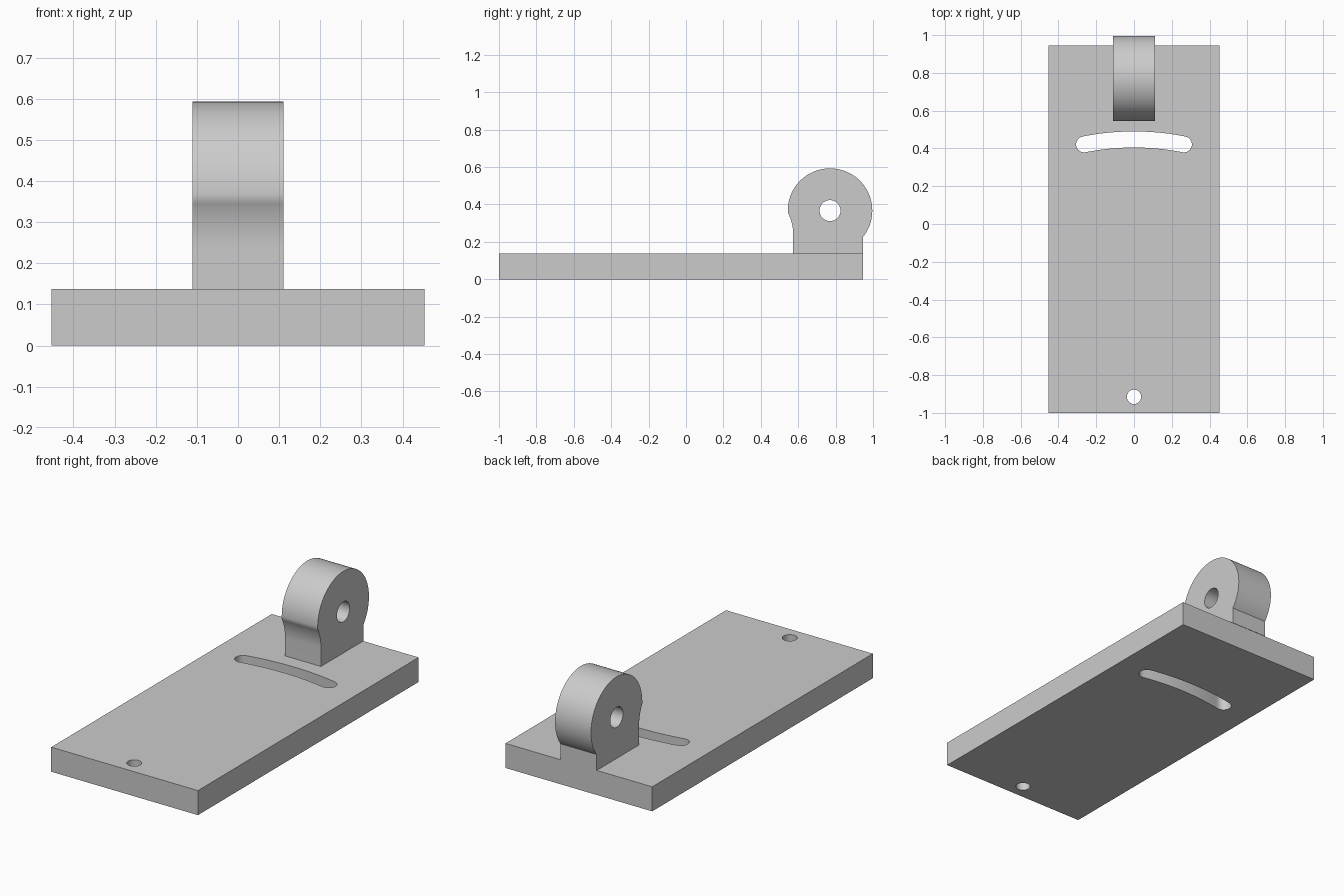
import bpy, bmesh
from math import pi, sin, cos, asin, radians
from mathutils import Matrix

cube = bpy.data.objects.get("Cube")
if cube:
    bpy.data.objects.remove(cube, do_unlink=True)

grey = bpy.data.materials.new("plain_grey")
grey.use_nodes = True
grey.diffuse_color = (0.6, 0.6, 0.6, 1)
grey.node_tree.nodes["Principled BSDF"].inputs["Base Color"].default_value = (0.6, 0.6, 0.6, 1)


def arc(cx, cy, r, start, end, steps):
    return [(cx + r * cos(start + (end - start) * i / steps),
             cy + r * sin(start + (end - start) * i / steps)) for i in range(steps + 1)]


def circle(cx, cy, r, steps=48):
    return arc(cx, cy, r, 0, 2 * pi, steps)[:-1]


def extruded_part(name, loops, thickness, matrix):
    """Fill an outline with holes, give it thickness and place it."""
    curve = bpy.data.curves.new(name + "_profile", "CURVE")
    curve.dimensions = "2D"
    curve.fill_mode = "BOTH"
    curve.extrude = thickness / 2
    for loop in loops:
        spline = curve.splines.new("POLY")
        spline.points.add(len(loop) - 1)
        for point, (x, y) in zip(spline.points, loop):
            point.co = (x, y, 0, 1)
        spline.use_cyclic_u = True
    helper = bpy.data.objects.new(name + "_profile", curve)
    bpy.context.collection.objects.link(helper)
    graph = bpy.context.evaluated_depsgraph_get()
    mesh = bpy.data.meshes.new_from_object(helper.evaluated_get(graph))
    bpy.data.objects.remove(helper, do_unlink=True)
    mesh.transform(matrix)
    bm = bmesh.new()
    bm.from_mesh(mesh)
    bmesh.ops.remove_doubles(bm, verts=bm.verts, dist=0.0001)
    bmesh.ops.dissolve_limit(bm, angle_limit=radians(0.5), verts=bm.verts, edges=bm.edges)
    bmesh.ops.recalc_face_normals(bm, faces=bm.faces)
    bm.to_mesh(mesh)
    bm.free()
    mesh.name = name
    mesh.materials.clear()
    mesh.materials.append(grey)
    part = bpy.data.objects.new(name, mesh)
    bpy.context.collection.objects.link(part)
    bpy.ops.object.select_all(action="DESELECT")
    part.select_set(True)
    bpy.context.view_layer.objects.active = part
    bpy.ops.object.shade_smooth_by_angle(angle=radians(35))
    return part


# Base plate with a pivot hole and a slot swept around that pivot
HALF, BACK, TOP = 0.453, 0.945, 0.137
PIVOT, SWEEP, SLOT_R = -0.915, 1.3625, 0.0425
outline = [(-HALF, -1), (HALF, -1), (HALF, BACK), (-HALF, BACK)]
a = asin(0.264 / SWEEP)
right, left = pi / 2 - a, pi / 2 + a


def slot_end(angle, turn):
    return arc(SWEEP * cos(angle), PIVOT + SWEEP * sin(angle), SLOT_R, turn, turn + pi, 12)


slot = (arc(0, PIVOT, SWEEP + SLOT_R, right, left, 24)[:-1] + slot_end(left, left)
        + arc(0, PIVOT, SWEEP - SLOT_R, left, right, 24)[1:-1]
        + slot_end(right, right + pi)[:-1])
extruded_part("base_plate", [outline, circle(0, PIVOT, 0.038), slot], TOP,
              Matrix.Translation((0, 0, TOP / 2)))

# Upright lug: round head, flared neck at the front, straight back
CY, CZ, R, NECK, REAR = 0.77, 0.367, 0.226, 0.573, 0.947
rear_angle = -asin((CZ - 0.227) / R)
neck_r = 0.25
lug = ([(NECK, TOP), (REAR, TOP), (REAR, 0.227)]
       + arc(CY, CZ, R, rear_angle, radians(183), 64)[1:]
       + arc(NECK - neck_r, 0.24, neck_r, asin(0.115 / neck_r), 0, 10)[1:])
to_side = Matrix(((0, 0, 1, 0), (1, 0, 0, 0), (0, 1, 0, 0), (0, 0, 0, 1)))
extruded_part("hinge_lug", [lug, circle(CY, CZ, 0.056)], 0.222, to_side)
